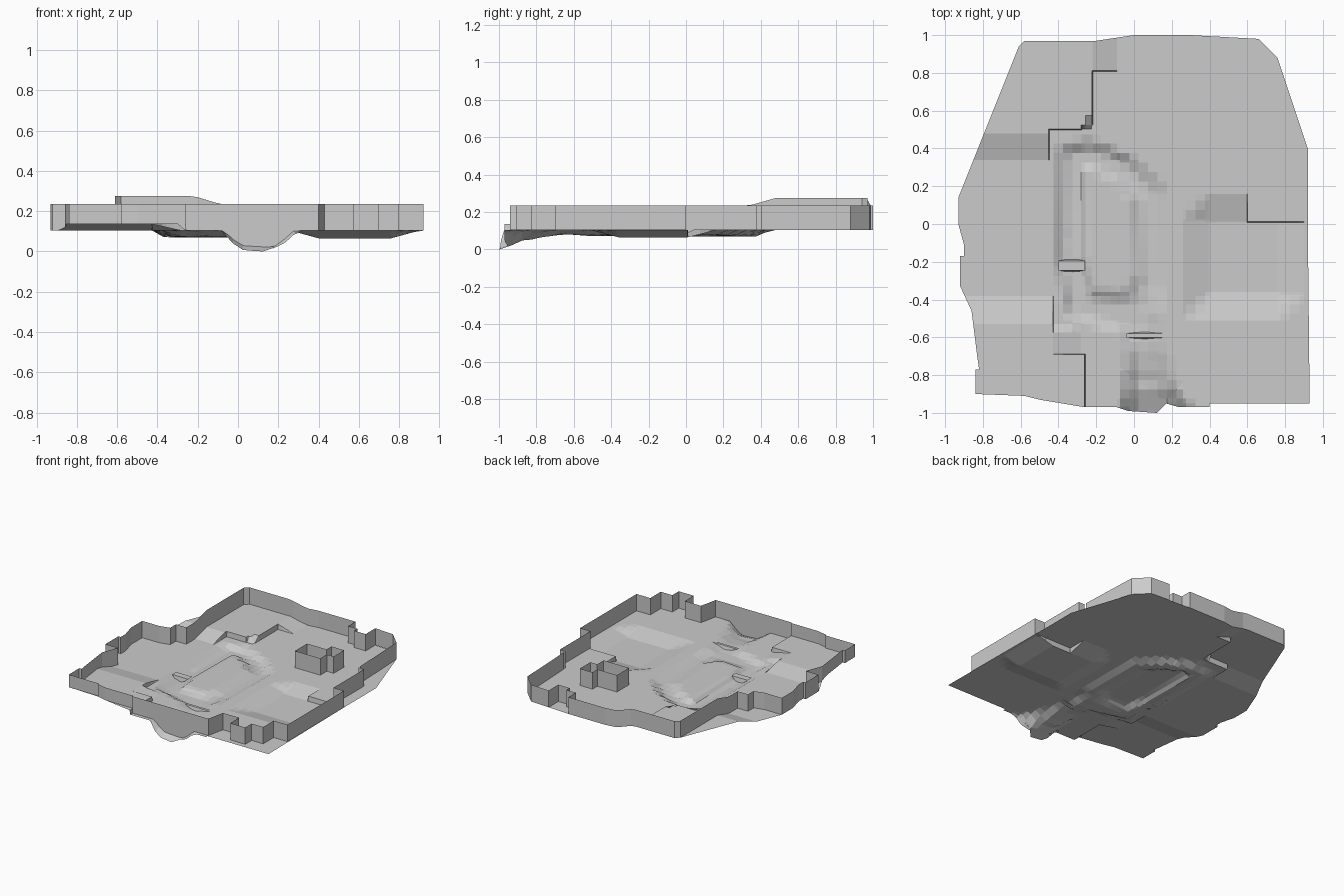
import bpy, bmesh
from mathutils import Vector

if "Cube" in bpy.data.objects:
    bpy.data.objects.remove(bpy.data.objects["Cube"])

GROUND, TOP = 0.103, 0.235


def clamp(v):
    return max(0.0, min(1.0, v))


# River centre lines: x, y, depth, half width
RIVER_LOOP = [(0.0, -.48, .03, .12), (-.28, -.43, .03, .09), (-.33, -.2, .033, .08),
              (-.32, .34, .033, .08), (-.24, .37, .033, .07), (-.05, .28, .033, .08),
              (.08, .15, .025, .09), (.09, -.3, .02, .08), (0.0, -.48, .03, .12)]
RIVER_OUT = [(0.0, -.48, .03, .12), (.06, -.65, .022, .1), (.08, -.87, .05, .14), (.1, -1.0, .103, .2)]


def river_depth(x, y):
    best = 0.0
    for path in (RIVER_LOOP, RIVER_OUT):
        for a, b in zip(path, path[1:]):
            dx, dy = b[0] - a[0], b[1] - a[1]
            t = clamp(((x - a[0]) * dx + (y - a[1]) * dy) / (dx * dx + dy * dy))
            dist = ((x - a[0] - t * dx) ** 2 + (y - a[1] - t * dy) ** 2) ** .5
            depth, w = a[2] + t * (b[2] - a[2]), a[3] + t * (b[3] - a[3])
            best = max(best, depth * clamp((w - dist) / (.5 * w)))
    return best


def back_rise(x, y):
    if x <= -.45:
        k = clamp((y - .34) / .14)
    elif y >= .81:
        k = clamp((-.09 - x) / .13)
    else:
        k = 1.0 if y >= .5 and x <= -.22 and y - x >= .78 else 0.0
    return .04 * k


def front_rise(x, y):
    if y <= -.69:
        k = 1.0 if x <= -.26 else 0.0
    elif y <= -.53:
        k = clamp((-.28 - x) / .15)
    else:
        k = clamp((-.38 - y) / .15) if x <= -.43 else 0.0
    return .033 * k


def pit_depth(x, y):
    north = (.16 - y) / .15 if x <= .6 else (1.0 if y <= .01 else 0.0)
    k = min((x - .26) / .14, (y + .51) / .15, (.9 - x) / .14, north,
            (.9 - x + y + .51 - .14) / .14, (x - .26 + .16 - y - .14) / .14)
    return .038 * clamp(k)


def height(x, y):
    return max(0.0, GROUND + back_rise(x, y) + front_rise(x, y) - pit_depth(x, y) - river_depth(x, y))


def make_object(name, bm):
    mesh = bpy.data.meshes.new(name)
    bm.to_mesh(mesh)
    bm.free()
    ob = bpy.data.objects.new(name, mesh)
    bpy.context.collection.objects.link(ob)
    return ob


# Map outlines shared by floor and walls
BACK_LEFT = [(.78, .4), (.76, .88), (.66, .98), (.3, 1), (0, 1), (-.2, .97), (-.58, .97),
             (-.61, .94), (-.61, .23), (-.7, .23), (-.7, .16), (-.78, .14), (-.93, .14),
             (-.93, 0), (-.9, -.11), (-.9, -.17), (-.92, -.17), (-.92, -.33), (-.81, -.33),
             (-.86, -.46), (-.83, -.7), (-.82, -.77), (-.84, -.77), (-.84, -.9), (-.58, -.9),
             (-.58, -.91), (-.5, -.93), (-.26, -.93)]
FRONT_FLOOR = [(-.26, -.97), (-.09, -.97), (-.03, -.99), (.12, -1), (.17, -.95), (.24, -.97),
               (.4, -.97), (.4, -.95), (.93, -.95), (.92, .01), (.9, .01), (.9, .24), (.92, .24), (.92, .4)]
FRONT_WALL = [(-.26, -.94), (.4, -.94), (.43, -.8), (.57, -.8), (.57, -.91), (.7, -.91), (.7, -.83),
              (.8, -.83), (.8, -.7), (.92, -.7), (.92, 0), (.83, 0), (.83, .38), (.78, .38)]

# Terrain floor: outline sliced into a grid, then pushed to height
bm = bmesh.new()
bm.faces.new([bm.verts.new((x, y, 0)) for x, y in BACK_LEFT + FRONT_FLOOR])
bmesh.ops.triangulate(bm, faces=bm.faces[:])
steps = [i * .05 - .975 for i in range(40)]
xs = steps + [.26, .4, .76, .9, -.43, -.28, -.09]
ys = steps + [-.51, -.36, .16, -.53, -.38, .34, .48]
for cliffs, lines in (((-.45, -.22, -.26, .6), xs), ((.5, .81, -.69, .01), ys)):
    for c in cliffs:
        lines += [c - .002, c + .002]
for axis, lines in ((Vector((1, 0, 0)), xs), (Vector((0, 1, 0)), ys)):
    for c in lines:
        bmesh.ops.bisect_plane(bm, geom=bm.verts[:] + bm.edges[:] + bm.faces[:], dist=1e-5,
                               plane_co=axis * c, plane_no=axis)
for v in bm.verts:
    v.co.z = height(v.co.x, v.co.y)
bmesh.ops.recalc_face_normals(bm, faces=bm.faces[:])
make_object("terrain_floor", bm)


# Thin upright walls following the ground
def wall(name, points):
    bm = bmesh.new()
    path = []
    for a, b in zip(points, points[1:]):
        a, b = Vector(a), Vector(b)
        n = max(1, int((b - a).length / .04))
        path += [a.lerp(b, i / n) for i in range(n)]
    path.append(Vector(points[-1]))
    pairs = [(bm.verts.new((p.x, p.y, height(p.x, p.y))),
              bm.verts.new((p.x, p.y, TOP + back_rise(p.x, p.y)))) for p in path]
    for (a, b), (c, d) in zip(pairs, pairs[1:]):
        bm.faces.new((a, c, d, b))
    return make_object(name, bm)


alcove = [(.5, .99), (.5, .87), (.4, .87), (.4, .91), (.32, .91), (.32, 1)]
wall("boundary_wall", BACK_LEFT[:3] + alcove + BACK_LEFT[4:] + FRONT_WALL)
wall("inner_block_wall", [(.25, .35), (.47, .35), (.47, .43), (.53, .43), (.53, .56),
                          (.42, .56), (.42, .5), (.25, .5), (.25, .35)])


# Small bridges: flat deck with lens-shaped sides
def bridge(name, x0, x1, y0, y1, depth):
    bm = bmesh.new()
    z = GROUND
    bm.faces.new([bm.verts.new(p) for p in ((x0, y0, z), (x1, y0, z), (x1, y1, z), (x0, y1, z))])
    for y, lean in ((y0, -.008), (y1, .008)):
        bm.faces.new([bm.verts.new((x0 + (x1 - x0) * t, y + lean * k, z - depth * k))
                      for t, k in ((0, 0), (.2, .7), (.4, 1), (.6, 1), (.8, .7), (1, 0))])
    return make_object(name, bm)


bridge("west_bridge", -.4, -.26, -.245, -.195, .033)
bridge("south_bridge", -.04, .18, -.6, -.58, .025)
